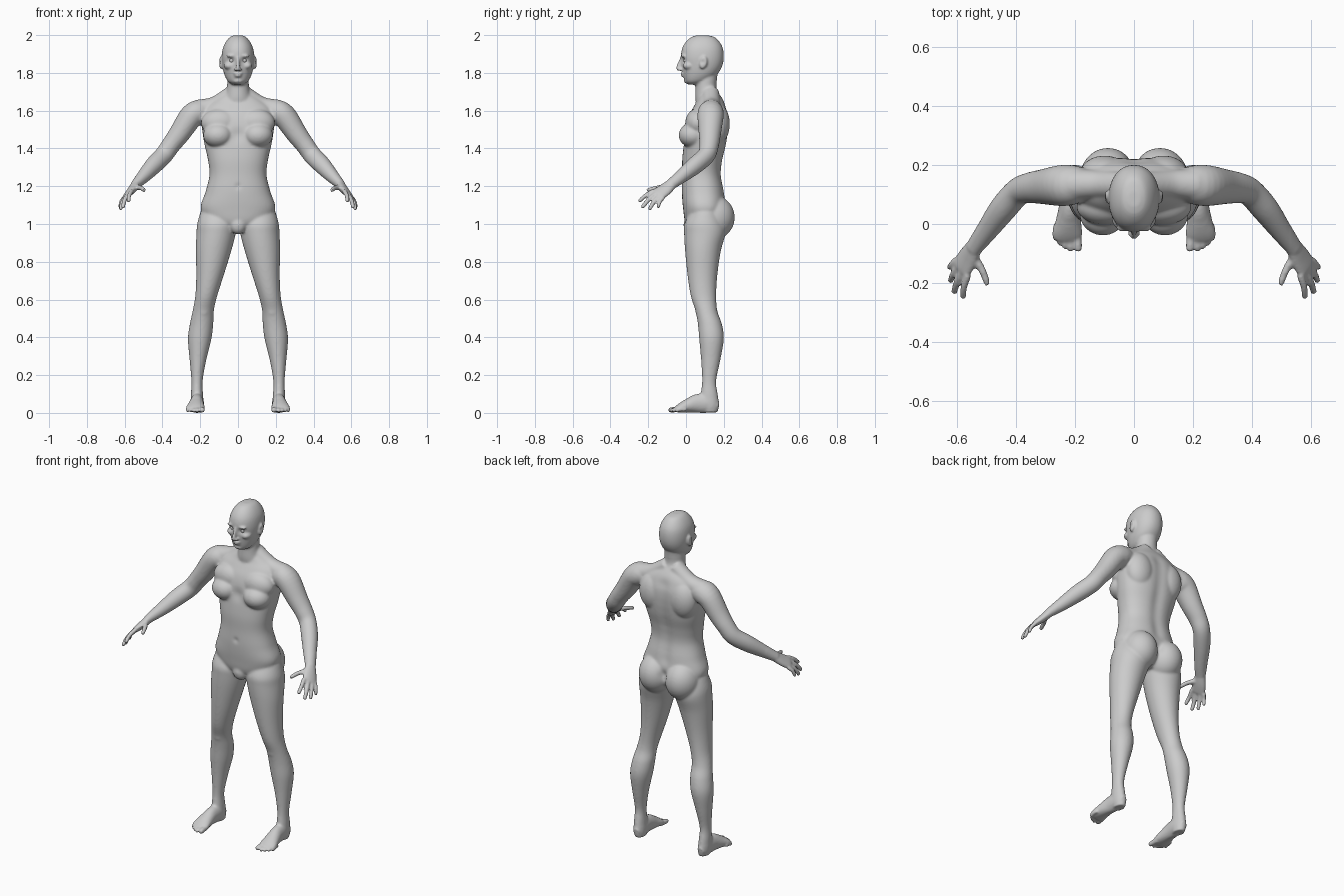
import bpy, bmesh, math
from mathutils import Vector, Matrix

bm = bmesh.new()


def catmull(keys, steps):
    out = []
    n = len(keys)
    for i in range(n - 1):
        p = [keys[max(0, min(n - 1, i + k))] for k in (-1, 0, 1, 2)]
        for s in range(steps):
            t = s / steps
            out.append([0.5 * (2 * b + (c - a) * t + (2 * a - 5 * b + 4 * c - d) * t * t
                               + (3 * b - a - 3 * c + d) * t ** 3) for a, b, c, d in zip(*p)])
    return out + [list(keys[-1])]


def tube(keys, side=(1, 0, 0), flat=False, p=2.0, seg=32, steps=5):
    """Closed loft through (x, y, z, half width, half depth) keys."""
    pts = catmull(keys, steps)
    rings = []
    for i, (x, y, z, a, b) in enumerate(pts):
        u, v = Vector((1, 0, 0)), Vector((0, 1, 0))
        if not flat:
            t = Vector(pts[min(i + 1, len(pts) - 1)][:3]) - Vector(pts[max(i - 1, 0)][:3])
            t.normalize()
            u = Vector(side)
            u = (u - t * u.dot(t)).normalized()
            v = t.cross(u)
        ring = []
        for k in range(seg):
            c, s = math.cos(math.tau * k / seg), math.sin(math.tau * k / seg)
            c = math.copysign(abs(c) ** (2 / p), c)
            s = math.copysign(abs(s) ** (2 / p), s)
            ring.append(bm.verts.new(Vector((x, y, z)) + u * a * c + v * b * s))
        rings.append(ring)
    for r, q in zip(rings, rings[1:]):
        for k in range(seg):
            bm.faces.new((r[k], r[(k + 1) % seg], q[(k + 1) % seg], q[k]))
    bm.faces.new(rings[0][::-1])
    bm.faces.new(rings[-1])


def stack(rows, p=2.0):
    """Upright loft from (centre x, z, half width, front y, back y) rows."""
    tube([(x, (f + b) / 2, z, w, (b - f) / 2) for x, z, w, f, b in rows], flat=True, p=p, seg=48)


def blob(c, r, tilt=0.0):
    m = Matrix.Translation(c) @ Matrix.Rotation(tilt, 4, 'X') @ Matrix.Diagonal((*r, 1))
    bmesh.ops.create_uvsphere(bm, u_segments=32, v_segments=20, radius=1, matrix=m)


def digit(a, b, c, r):
    """Finger or toe through three joints with a rounded tip."""
    tip = Vector(c) + (Vector(c) - Vector(b)).normalized() * r * 0.5
    tube([(*a, r * 1.1, r * 1.1), (*b, r, r), (*c, r * .85, r * .85), (*tip, r * .35, r * .35)], seg=14)


# ---- paired parts, built on +x ----
# leg
stack([(.11, 1.06, .09, .02, .18), (.112, 1.0, .104, -.008, .205), (.116, .95, .104, -.01, .21),
       (.129, .86, .094, -.005, .185), (.148, .73, .073, .008, .166), (.168, .62, .058, .025, .16),
       (.184, .54, .056, .05, .166), (.193, .47, .062, .063, .19), (.203, .39, .062, .07, .2),
       (.212, .28, .044, .08, .182), (.217, .17, .03, .085, .16), (.217, .10, .032, .078, .168),
       (.215, .04, .034, .07, .175), (.213, .003, .027, .09, .166)])
blob((.183, .075, .545), (.034, .026, .045))
blob((.088, .15, 1.035), (.098, .108, .115))
# foot and toes
tube([(.215, .168, .032, .02, .026), (.215, .12, .05, .034, .05), (.218, .06, .05, .036, .05),
      (.222, .01, .038, .043, .037), (.225, -.03, .026, .05, .025), (.227, -.055, .017, .046, .015)])
digit((.195, -.03, .02), (.191, -.065, .017), (.189, -.086, .015), .015)
for x, y, r in ((.215, -.088, .0105), (.234, -.08, .01), (.251, -.067, .01), (.267, -.05, .0095)):
    digit((x - .004, y + .05, .02), (x, y + .018, .017), (x, y, .011), r)
# arm
tube([(.16, .135, 1.585, .05, .055), (.2, .133, 1.59, .066, .066), (.245, .13, 1.572, .07, .064),
      (.31, .126, 1.478, .059, .056), (.355, .122, 1.418, .052, .05), (.393, .108, 1.365, .047, .049),
      (.445, .05, 1.312, .046, .047), (.5, -.025, 1.252, .037, .036), (.546, -.086, 1.205, .03, .024)],
     side=(.04, .055, -.035))
# palm, fingers, thumb
tube([(.538, -.075, 1.212, .03, .024), (.561, -.112, 1.182, .04, .021), (.583, -.148, 1.157, .043, .016),
      (.588, -.158, 1.15, .038, .01)], side=(.04, .055, -.035))
for a, c, r in (((.563, -.172, 1.174), (.579, -.246, 1.122), .0115),
                ((.58, -.158, 1.16), (.609, -.23, 1.09), .012),
                ((.593, -.14, 1.147), (.621, -.192, 1.08), .0115),
                ((.602, -.121, 1.14), (.625, -.148, 1.09), .0105)):
    b = Vector(a).lerp(Vector(c), .5) + Vector((.005, -.004, .003))
    digit(a, b, c, r)
digit((.545, -.105, 1.195), (.515, -.155, 1.191), (.497, -.202, 1.179), .0135)
# shoulder slope, chest and shoulder blade
tube([(.025, .13, 1.70, .045, .04), (.12, .135, 1.628, .048, .048), (.21, .133, 1.603, .056, .056)], side=(0, 1, 0))
blob((.105, .036, 1.47), (.08, .075, .066))
blob((.095, .06, 1.535), (.1, .064, .075))
blob((.1, .165, 1.53), (.085, .067, .11))
# ear, brow, cheek, nostril
blob((.09, .092, 1.855), (.01, .02, .035), -.2)
blob((.032, -.013, 1.889), (.03, .014, .009))
blob((.047, .018, 1.838), (.028, .035, .022))
blob((.012, -.031, 1.818), (.0085, .012, .008))

# mirror everything so far
dup = bmesh.ops.duplicate(bm, geom=bm.verts[:] + bm.edges[:] + bm.faces[:])["geom"]
bmesh.ops.scale(bm, vec=(-1, 1, 1), verts=[g for g in dup if isinstance(g, bmesh.types.BMVert)])

# ---- central parts ----
# torso
stack([(0, .962, .05, .05, .15), (0, 1.0, .15, 0, .2), (0, 1.08, .198, -.015, .212),
       (0, 1.17, .172, -.022, .204), (0, 1.26, .151, -.02, .188), (0, 1.34, .159, -.02, .196),
       (0, 1.42, .177, -.012, .215), (0, 1.5, .19, -.004, .225), (0, 1.57, .195, .014, .225),
       (0, 1.62, .175, .04, .212), (0, 1.655, .13, .06, .198), (0, 1.69, .07, .07, .175)], p=2.3)
blob((0, .025, .995), (.045, .038, .05))
# neck
stack([(0, 1.81, .055, .06, .17), (0, 1.76, .057, .052, .163), (0, 1.71, .06, .05, .164),
       (0, 1.66, .075, .05, .192), (0, 1.61, .09, .06, .2)])
# head
stack([(0, 1.999, .02, .06, .11), (0, 1.99, .042, .03, .15), (0, 1.965, .064, .0, .177),
       (0, 1.93, .08, -.02, .195), (0, 1.885, .086, -.027, .2), (0, 1.84, .083, -.022, .193),
       (0, 1.8, .075, -.016, .172), (0, 1.77, .063, -.01, .14), (0, 1.752, .05, -.003, .11),
       (0, 1.738, .03, .012, .08)], p=2.15)
# nose, lips, chin
tube([(0, -.02, 1.882, .008, .01), (0, -.032, 1.85, .008, .012), (0, -.04, 1.824, .011, .012),
      (0, -.036, 1.812, .006, .006)])
blob((0, -.016, 1.797), (.023, .013, .006))
blob((0, -.014, 1.784), (.019, .013, .006))
blob((0, .006, 1.758), (.026, .018, .016))
bmesh.ops.recalc_face_normals(bm, faces=bm.faces)

mesh = bpy.data.meshes.new("body")
bm.to_mesh(mesh)
bm.free()
body = bpy.data.objects.new("body", mesh)
bpy.context.collection.objects.link(body)
bpy.context.view_layer.objects.active = body
body.select_set(True)

# fuse the parts into one skin
rm = body.modifiers.new("fuse", 'REMESH')
rm.mode = 'VOXEL'
rm.voxel_size = .006
rm.use_smooth_shade = True
bpy.ops.object.modifier_apply(modifier="fuse")

# hollows: eye sockets, ears, mouth, breastbone, navel, spine groove
dents = [((.034, -.02, 1.867), .016, (0, .013, 0)), ((.102, .086, 1.858), .012, (-.007, 0, 0)),
         ((0, -.005, 1.47), .035, (0, .01, 0)), ((0, -.022, 1.2), .012, (0, .008, 0)),
         ((0, .215, 1.06), .025, (0, -.012, 0))]
dents += [((0, .205, 1.15 + .05 * i), .035, (0, -.008, 0)) for i in range(10)]
dents = [(Vector(c), r * r, Vector(d)) for c, r, d in dents]
soft, fine = [], []
for v in body.data.vertices:
    sgn = -1 if v.co.x < 0 else 1
    q = Vector((abs(v.co.x), v.co.y, v.co.z))
    move = Vector()
    for c, rr, d in dents:
        dd = (q - c).length_squared
        if dd < 6 * rr:
            move += d * math.exp(-dd / rr)
    v.co += Vector((move.x * sgn, move.y, move.z))
    (fine if q.z > 1.75 or q.x > .53 or q.z < .07 else soft).append(v.index)

# soften body strongly; face, hands and feet lightly
group = body.vertex_groups.new(name="softness")
group.add(soft, 1.0, 'REPLACE')
group.add(fine, .22, 'REPLACE')
sm = body.modifiers.new("soften", 'SMOOTH')
sm.factor = .5
sm.iterations = 12
sm.vertex_group = "softness"

# eyes
for name, x in (("left_eye", .033), ("right_eye", -.033)):
    bpy.ops.mesh.primitive_uv_sphere_add(segments=24, ring_count=16, radius=.014, location=(x, .001, 1.866))
    bpy.context.object.name = name
    bpy.ops.object.shade_smooth()
